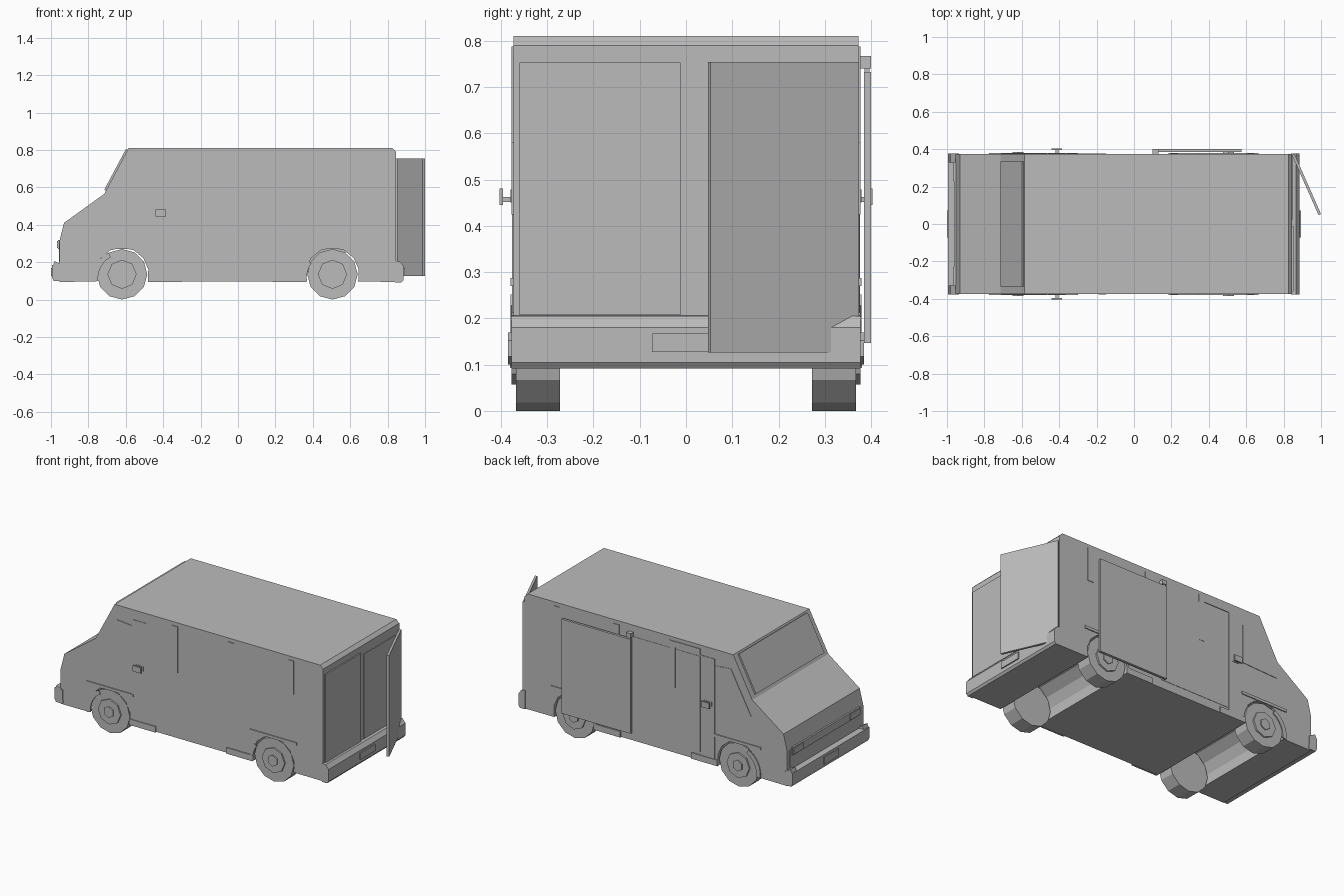
import bpy, bmesh, math
from mathutils import Vector

mat = bpy.data.materials.new("plain grey")
mat.diffuse_color = (0.5, 0.5, 0.5, 1)


def prism(name, pts, offset):
    """Extrude a 3D polygon by an offset vector."""
    bm = bmesh.new()
    face = bm.faces.new([bm.verts.new(p) for p in pts])
    ext = bmesh.ops.extrude_face_region(bm, geom=[face])
    bmesh.ops.translate(bm, vec=Vector(offset),
                        verts=[v for v in ext["geom"] if isinstance(v, bmesh.types.BMVert)])
    if face.is_valid is False or len(bm.faces) < len(pts) + 2:
        bm.faces.new([v for v in bm.verts][:len(pts)])
    bmesh.ops.recalc_face_normals(bm, faces=bm.faces)
    me = bpy.data.meshes.new(name)
    bm.to_mesh(me)
    bm.free()
    me.materials.append(mat)
    ob = bpy.data.objects.new(name, me)
    bpy.context.collection.objects.link(ob)
    return ob


def side(name, pts, y0, y1):
    """Extrude an xz outline along y."""
    return prism(name, [(x, y0, z) for x, z in pts], (0, y1 - y0, 0))


def rect(x0, x1, z0, z1):
    return [(x0, z0), (x1, z0), (x1, z1), (x0, z1)]


def box(name, x0, x1, y0, y1, z0, z1):
    return side(name, rect(x0, x1, z0, z1), y0, y1)


def circle(cx, cz, r, n):
    return [(cx + r * math.sin(2 * math.pi * i / n), cz - r * math.cos(2 * math.pi * i / n))
            for i in range(n)]


def arc(cx, cz, r, a0, a1, n):
    return [(cx + r * math.cos(math.radians(a0 + (a1 - a0) * i / n)),
             cz + r * math.sin(math.radians(a0 + (a1 - a0) * i / n))) for i in range(n + 1)]


W = 0.373
AXLES = (-0.62, 0.505)
AXLE_Z = 0.135

# body shell with wheel tunnels in its underside
profile = [(-0.955, 0.095)]
for cx in AXLES:
    profile += arc(cx, AXLE_Z, 0.143, 196, -16, 8)
profile += [(0.845, 0.095), (0.845, 0.79), (0.825, 0.81), (-0.585, 0.81),
            (-0.715, 0.565), (-0.93, 0.41), (-0.955, 0.31)]
side("body", profile, -W, W)

# parts found on both sides
for s, tag in ((-1, "left"), (1, "right")):
    a = s * W
    for cx, end in zip(AXLES, ("front", "rear")):
        side(f"{end}_{tag}_tire", circle(cx, AXLE_Z, 0.135, 12), s * 0.272, s * 0.367)
        side(f"{end}_{tag}_rim", circle(cx, AXLE_Z, 0.078, 8), s * 0.36, s * 0.377)
        side(f"{end}_{tag}_hub_cap", circle(cx, AXLE_Z, 0.035, 6), s * 0.37, s * 0.384)

    # fender trims, side mouldings and lower skirts
    side(f"front_{tag}_fender_trim",
         arc(-0.62, 0.115, 0.155, 187, 118, 6) + arc(-0.62, 0.115, 0.128, 118, 187, 6), a, s * 0.379)
    side(f"rear_{tag}_fender_trim",
         arc(0.505, 0.115, 0.155, 187, 145, 4) + arc(0.505, 0.115, 0.138, 145, 187, 4), a, s * 0.379)
    box(f"front_{tag}_moulding", -0.775, -0.455, a, s * 0.379, 0.27, 0.287)
    box(f"rear_{tag}_moulding", 0.345, 0.665, a, s * 0.379, 0.27, 0.287)
    box(f"front_{tag}_skirt", -0.48, -0.3, a, s * 0.38, 0.093, 0.13)
    box(f"rear_{tag}_skirt", 0.185, 0.365, a, s * 0.38, 0.093, 0.13)

    # window, door pillar and vertical panel strips
    side(f"{tag}_cab_window", [(-0.57, 0.72), (-0.465, 0.71), (-0.465, 0.47), (-0.71, 0.46)],
         a, s * 0.376)
    box(f"{tag}_door_pillar", -0.46, -0.365, a, s * 0.376, 0.1, 0.75)
    for i, (x, z) in enumerate(((-0.17, 0.5), (0.215, 0.425), (0.625, 0.58))):
        box(f"{tag}_strip_{i}", x - 0.02, x + 0.02, a, s * 0.377, z, 0.787)

    # mirror on a short stalk
    box(f"{tag}_mirror_stalk", -0.42, -0.405, a, s * 0.398, 0.452, 0.462)
    box(f"{tag}_mirror", -0.44, -0.385, s * 0.395, s * 0.403, 0.445, 0.481)
    box(f"{tag}_mirror_base", -0.44, -0.385, a, s * 0.379, 0.45, 0.478)

    # raised bumper corners
    side(f"front_{tag}_bumper_corner",
         [(-0.99, 0.18), (-0.98, 0.205), (-0.95, 0.19), (-0.935, 0.105), (-0.985, 0.105)],
         s * 0.33, s * 0.377)

# sliding door slid back, with its top bracket and rail
box("sliding_door", 0.1, 0.575, 0.385, 0.4, 0.147, 0.732)
box("door_bracket", 0.1, 0.13, W, 0.4, 0.74, 0.767)
box("door_hanger", 0.108, 0.122, 0.386, 0.396, 0.73, 0.742)
box("door_rail", -0.36, -0.16, W, 0.377, 0.75, 0.787)
box("sliding_doorway", -0.36, 0.12, W, 0.375, 0.147, 0.74)

# windshield lying on the sloped face
prism("windshield", [(-0.706, -0.335, 0.582), (-0.706, 0.335, 0.582),
                     (-0.59, 0.335, 0.8), (-0.59, -0.335, 0.8)], (-0.009, 0, 0.005))

# nose panel with headlight bar
box("nose_panel", -0.958, -0.95, -0.35, 0.35, 0.2, 0.31)
box("headlight_bar", -0.963, -0.95, -0.33, 0.33, 0.27, 0.318)
for s, tag in ((-1, "left"), (1, "right")):
    box(f"{tag}_headlight", -0.968, -0.955, s * 0.23, s * 0.325, 0.275, 0.313)

# bumpers with number plates
side("front_bumper", [(-0.94, 0.1), (-0.985, 0.1), (-0.995, 0.12), (-0.995, 0.185), (-0.94, 0.185)],
     -0.377, 0.377)
box("front_plate", -1.0, -0.99, -0.073, 0.073, 0.125, 0.17)
side("rear_bumper", [(0.84, 0.092), (0.875, 0.092), (0.885, 0.105), (0.885, 0.18),
                     (0.865, 0.205), (0.84, 0.207)], -0.377, 0.377)
box("rear_plate", 0.88, 0.892, -0.073, 0.073, 0.127, 0.168)

# rear doors: one closed, one swung open over its doorway
box("closed_rear_door", 0.84, 0.853, -0.36, -0.012, 0.207, 0.753)
box("rear_doorway", 0.84, 0.848, 0.022, 0.36, 0.207, 0.732)
prism("open_rear_door", [(0.845, 0.368, 0.126), (0.858, 0.374, 0.126),
                         (1.0, 0.053, 0.126), (0.987, 0.047, 0.126)], (0, 0, 0.628))
